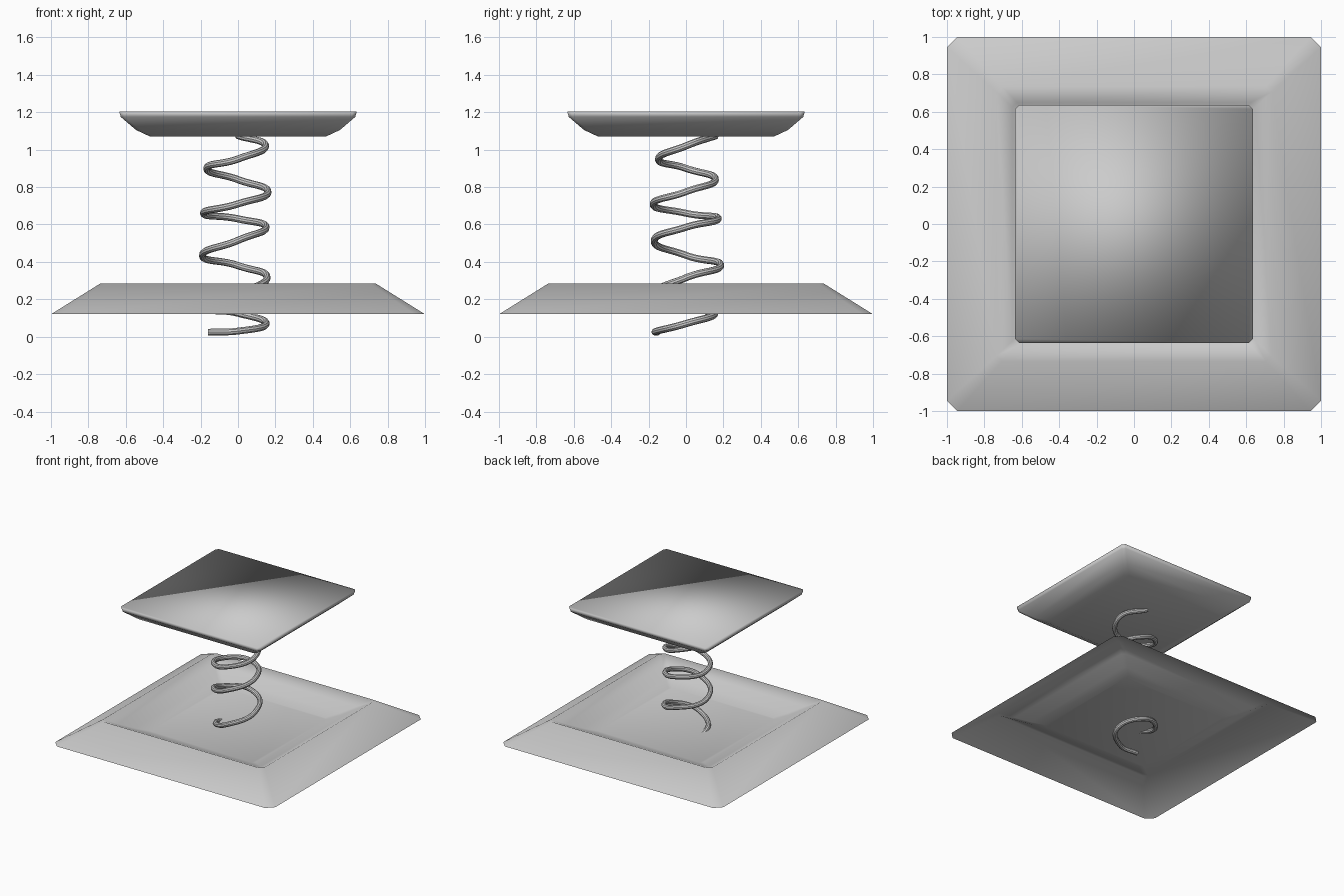
import bpy
import bmesh

cube = bpy.data.objects.get("Cube")
if cube:
    bpy.data.objects.remove(cube, do_unlink=True)

grey = bpy.data.materials.new("plain grey")
grey.use_nodes = True
grey.diffuse_color = (0.6, 0.6, 0.6, 1)
grey.node_tree.nodes["Principled BSDF"].inputs["Base Color"].default_value = grey.diffuse_color


def square_loop(bm, half, z, cut):
    """Counter-clockwise square with cut corners."""
    h, k = half, half - cut
    corners = [(h, -k), (h, k), (k, h), (-k, h), (-h, k), (-h, -k), (-k, -h), (k, -h)]
    return [bm.verts.new((x, y, z)) for x, y in corners]


def stepped_square(name, profile, close_bottom):
    """Loft square loops (half width, height, corner cut) and cap the last one."""
    bm = bmesh.new()
    loops = [square_loop(bm, *p) for p in profile]
    for low, high in zip(loops, loops[1:]):
        for i in range(8):
            j = (i + 1) % 8
            bm.faces.new((low[i], low[j], high[j], high[i]))
    bm.faces.new(loops[-1])
    if close_bottom:
        bm.faces.new(loops[0][::-1])
    for face in bm.faces:
        face.smooth = True
    mesh = bpy.data.meshes.new(name)
    bm.to_mesh(mesh)
    bm.free()
    mesh.materials.append(grey)
    obj = bpy.data.objects.new(name, mesh)
    bpy.context.collection.objects.link(obj)
    return obj


# Thin base: sloping skirt, raised rim and a recess shaped to receive the plate
stepped_square("base_tray", [(1, 0.12, 0.055), (0.735, 0.285, 0.03), (0.65, 0.24, 0.025),
                             (0.56, 0.195, 0.025), (0.48, 0.165, 0.02)], False)

# Solid top plate with a tapered underside
stepped_square("top_plate", [(0.47, 1.07, 0.03), (0.545, 1.105, 0.025),
                             (0.627, 1.175, 0.02), (0.635, 1.205, 0.02)], True)

# Uneven coil: each quarter turn has a radius and a height
quarters = [(0.15, 0.07), (0.155, 0.125), (0.17, 0.155), (0.16, 0.23),
            (0.155, 0.315), (0.185, 0.38), (0.19, 0.435), (0.17, 0.515),
            (0.15, 0.585), (0.172, 0.63), (0.185, 0.66), (0.175, 0.71),
            (0.16, 0.775), (0.157, 0.84), (0.167, 0.9), (0.147, 0.95),
            (0.147, 1.02), (0.16, 1.075)]
directions = [(1, 0), (0, 1), (-1, 0), (0, -1)]
path = [(-0.16, -0.155, 0.024), (0, -0.155, 0.03)]
for i, (radius, z) in enumerate(quarters):
    dx, dy = directions[i % 4]
    path.append((dx * radius, dy * radius, z))

curve = bpy.data.curves.new("spring", "CURVE")
curve.dimensions = "3D"
curve.bevel_depth = 0.019
curve.bevel_resolution = 3
curve.use_fill_caps = True
spline = curve.splines.new("BEZIER")
spline.resolution_u = 12
spline.bezier_points.add(len(path) - 1)
for point, co in zip(spline.bezier_points, path):
    point.co = co
    point.handle_left_type = point.handle_right_type = "AUTO"
curve.materials.append(grey)
spring = bpy.data.objects.new("spring", curve)
bpy.context.collection.objects.link(spring)
bpy.context.view_layer.objects.active = spring
spring.select_set(True)
bpy.ops.object.convert(target="MESH")
bpy.ops.object.shade_smooth_by_angle()
